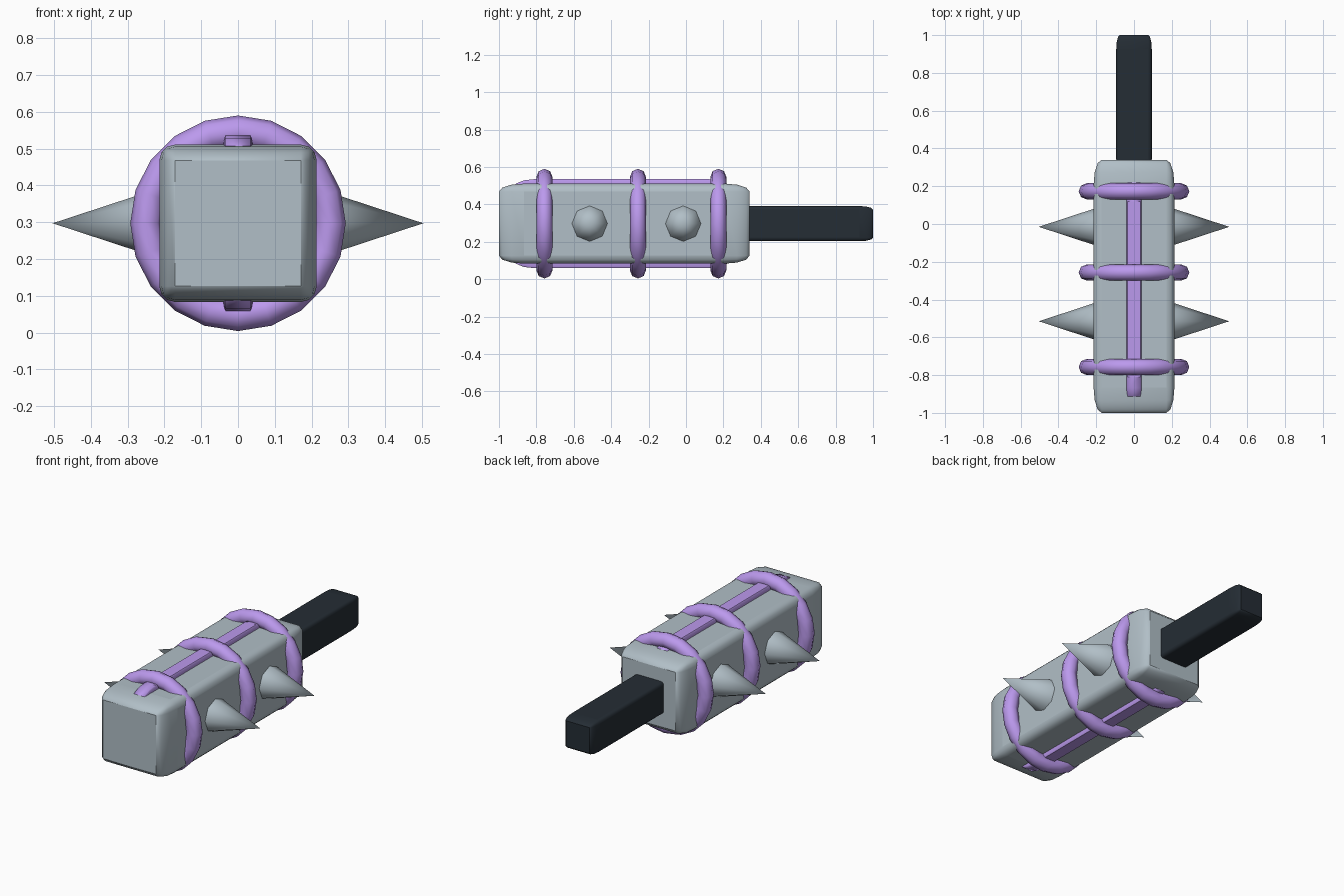
import bpy
from math import radians

if "Cube" in bpy.data.objects:
    bpy.data.objects.remove(bpy.data.objects["Cube"])

ZC = 0.297  # height of the long axis


def material(name, rgb):
    m = bpy.data.materials.new(name)
    m.diffuse_color = (*rgb, 1)
    m.use_nodes = True
    m.node_tree.nodes["Principled BSDF"].inputs["Base Color"].default_value = m.diffuse_color
    return m


steel = material("steel", (0.44, 0.52, 0.57))
purple = material("purple", (0.50, 0.32, 0.85))
dark = material("dark", (0.018, 0.026, 0.035))


def finish(name, mat, angle):
    ob = bpy.context.object
    ob.name = name
    ob.data.materials.append(mat)
    bpy.ops.object.shade_smooth_by_angle(angle=radians(angle))
    return ob


def rounded_box(name, half_x, y0, y1, half_z, mat):
    # Bevel is made on a unit cube and stretched with the object scale
    bpy.ops.mesh.primitive_cube_add(size=2, location=(0, (y0 + y1) / 2, ZC))
    bpy.context.object.scale = (half_x, (y1 - y0) / 2, half_z)
    ob = finish(name, mat, 40)
    bev = ob.modifiers.new("bevel", 'BEVEL')
    bev.width = 0.2
    bev.segments = 3
    return ob


# Main block, grip and the strip running through the block
rounded_box("body", 0.214, -1.0, 0.34, 0.214, steel)
rounded_box("handle", 0.094, 0.27, 1.0, 0.094, dark)
rounded_box("strip", 0.042, -0.925, 0.235, 0.238, purple)

# Bands around the block
for i, y in enumerate((-0.757, -0.257, 0.173)):
    bpy.ops.mesh.primitive_torus_add(
        major_radius=0.25, minor_radius=0.043, major_segments=20,
        minor_segments=8, location=(0, y, ZC), rotation=(radians(90), 0, 0))
    finish(f"band_{i + 1}", purple, 60)

# Side spikes
for i, y in enumerate((-0.515, -0.015)):
    for side, label in ((1, "right"), (-1, "left")):
        bpy.ops.mesh.primitive_cone_add(
            vertices=8, radius1=0.103, radius2=0, depth=0.314,
            location=(side * 0.347, y, ZC), rotation=(0, side * radians(90), 0))
        finish(f"spike_{label}_{i + 1}", steel, 60)
